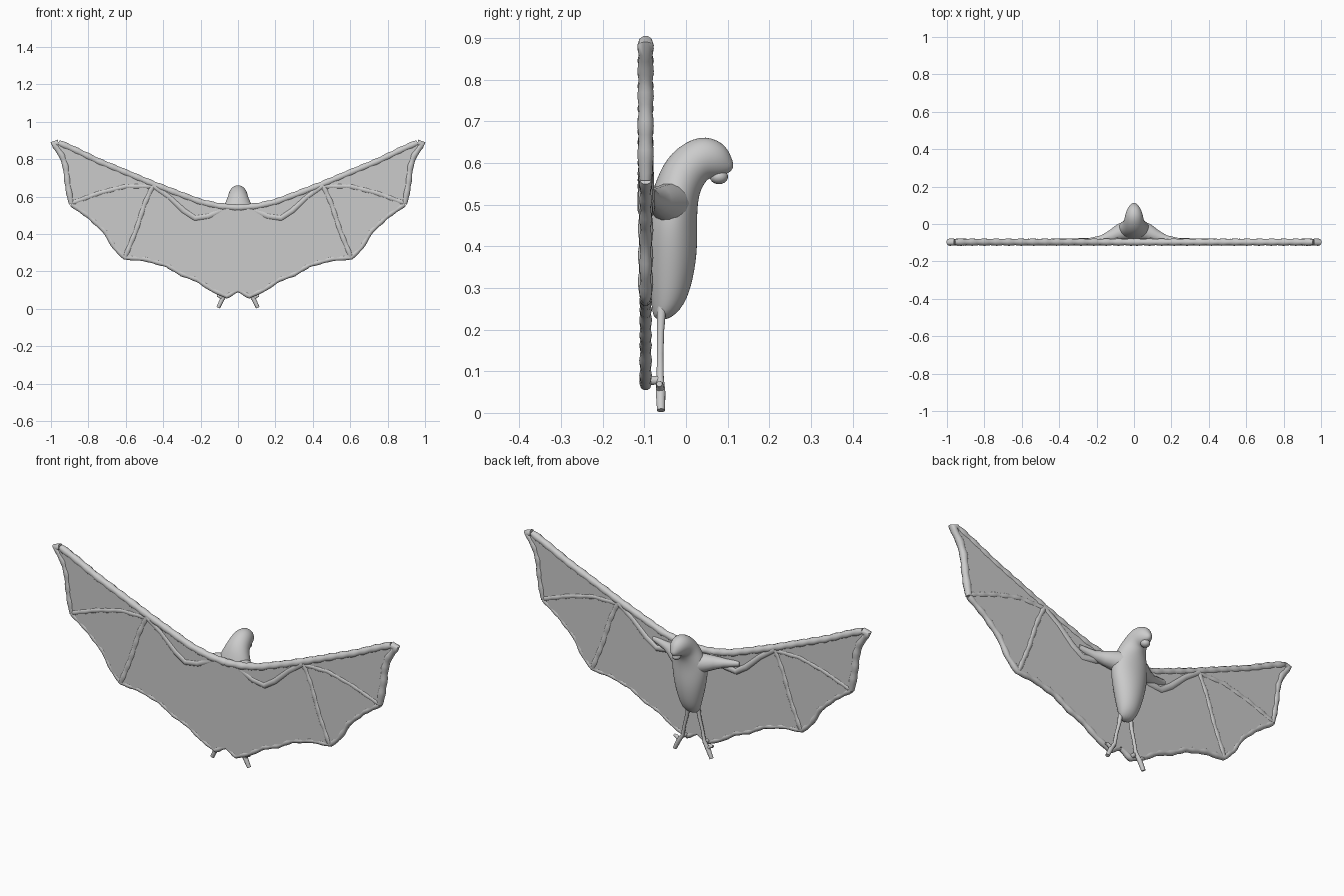
import bpy, bmesh, math
from mathutils import Vector

if "Cube" in bpy.data.objects:
    bpy.data.objects.remove(bpy.data.objects["Cube"])

WING_Y = -0.097


def finish(obj, angle=60):
    bpy.ops.object.select_all(action='DESELECT')
    obj.select_set(True)
    bpy.context.view_layer.objects.active = obj
    bpy.ops.object.shade_smooth_by_angle(angle=math.radians(angle))


def mesh_object(name, bm):
    bmesh.ops.recalc_face_normals(bm, faces=bm.faces)
    me = bpy.data.meshes.new(name)
    bm.to_mesh(me)
    bm.free()
    obj = bpy.data.objects.new(name, me)
    bpy.context.collection.objects.link(obj)
    return obj


def tubes(name, paths, res=3):
    """Mirrored pair of tapered tubes; each path point is (x, y, z, radius)."""
    cu = bpy.data.curves.new(name, 'CURVE')
    cu.dimensions = '3D'
    cu.bevel_depth = 1.0
    cu.bevel_resolution = res
    cu.use_fill_caps = True
    for path in paths:
        for s in (1, -1):
            sp = cu.splines.new('POLY')
            sp.points.add(len(path) - 1)
            for p, (x, y, z, r) in zip(sp.points, path):
                p.co = (s * x, y, z, 1)
                p.radius = r
    obj = bpy.data.objects.new(name, cu)
    bpy.context.collection.objects.link(obj)
    bpy.ops.object.select_all(action='DESELECT')
    obj.select_set(True)
    bpy.context.view_layer.objects.active = obj
    bpy.ops.object.convert(target='MESH')
    finish(bpy.context.object)
    return bpy.context.object


def beaded(points, r, step=0.018, wobble=0.1):
    """Resample an x/z path in the wing plane with a slightly knobbly radius."""
    out, k = [], 0
    for (x0, z0), (x1, z1) in zip(points, points[1:]):
        n = max(1, round(math.hypot(x1 - x0, z1 - z0) / step))
        for i in range(n):
            t = i / n
            out.append((x0 + (x1 - x0) * t, WING_Y, z0 + (z1 - z0) * t,
                        r * (1 + wobble * math.sin(k * 1.6))))
            k += 1
    out.append((points[-1][0], WING_Y, points[-1][1], r * 0.8))
    return out


# Wing membrane: half outline, thickened and mirrored
top = [(0, 0.54), (0.10, 0.548), (0.20, 0.57), (0.32, 0.615), (0.45, 0.665),
       (0.60, 0.728), (0.75, 0.79), (0.88, 0.853), (0.96, 0.888)]
tip = [(0.96, 0.888), (0.985, 0.883), (0.94, 0.82), (0.92, 0.76), (0.91, 0.67),
       (0.89, 0.56)]
bottom = [(0.89, 0.56), (0.80, 0.498), (0.71, 0.415), (0.66, 0.33), (0.605, 0.275),
          (0.50, 0.268), (0.38, 0.235), (0.30, 0.187), (0.22, 0.158), (0.14, 0.105),
          (0.06, 0.068), (0.02, 0.092), (0, 0.10)]
bm = bmesh.new()
face = bm.faces.new([bm.verts.new((x, WING_Y - 0.012, z)) for x, z in top + tip[1:] + bottom[1:]])
ext = bmesh.ops.extrude_face_region(bm, geom=[face])
bmesh.ops.translate(bm, vec=(0, 0.024, 0),
                    verts=[v for v in ext['geom'] if isinstance(v, bmesh.types.BMVert)])
bmesh.ops.delete(bm, geom=[f for f in bm.faces if all(abs(v.co.x) < 1e-5 for v in f.verts)],
                 context='FACES_ONLY')
wing = mesh_object("wing_membrane", bm)
mir = wing.modifiers.new("mirror", 'MIRROR')
mir.use_clip = True
finish(wing, 30)

# Knobbly wing rim, with thicker leading edge
tubes("wing_rim", [beaded(top, 0.018), beaded(tip, 0.018), beaded(bottom, 0.014)])

# Finger bones fanning from the wrist
tubes("wing_fingers", [
    beaded([(0.455, 0.66), (0.50, 0.56), (0.545, 0.42), (0.605, 0.275)], 0.017),
    beaded([(0.455, 0.655), (0.60, 0.655), (0.74, 0.62), (0.89, 0.565)], 0.016)])

# Arm bones with elbow bend
tubes("arm_bones", [[(0.08, -0.088, 0.53, 0.022), (0.16, -0.094, 0.495, 0.02),
                     (0.23, -0.096, 0.485, 0.02), (0.29, -0.096, 0.525, 0.02),
                     (0.37, -0.096, 0.60, 0.018), (0.455, -0.097, 0.66, 0.018)]])

# Shoulders tapering from the chest into the wings
tubes("shoulders", [[(0.03, -0.035, 0.50, 0.055), (0.075, -0.045, 0.505, 0.046),
                     (0.12, -0.066, 0.51, 0.034), (0.17, -0.082, 0.515, 0.022),
                     (0.25, -0.092, 0.53, 0.014)]], 5)

# Body, neck and head: rings of (y, z, half width, half depth, tilt)
rings = [(-0.06, 0.222, 0.028, 0.018, 0), (-0.043, 0.255, 0.048, 0.040, 0),
         (-0.037, 0.32, 0.068, 0.056, 0), (-0.034, 0.40, 0.088, 0.064, 0),
         (-0.035, 0.48, 0.100, 0.062, 0), (-0.020, 0.545, 0.080, 0.056, 20),
         (0.002, 0.587, 0.057, 0.058, 45), (0.042, 0.615, 0.050, 0.058, 82),
         (0.075, 0.606, 0.040, 0.047, 112), (0.097, 0.592, 0.024, 0.027, 115),
         (0.113, 0.588, 0.008, 0.008, 105)]
N = 16
bm = bmesh.new()
loops = []
for y, z, rx, rd, tilt in rings:
    a = math.radians(tilt)
    d = Vector((0, math.cos(a), -math.sin(a)))
    loops.append([bm.verts.new(Vector((rx * math.cos(2 * math.pi * i / N), y, z))
                               + d * rd * math.sin(2 * math.pi * i / N)) for i in range(N)])
for l0, l1 in zip(loops, loops[1:]):
    for i in range(N):
        j = (i + 1) % N
        bm.faces.new((l0[i], l0[j], l1[j], l1[i]))
bm.faces.new(loops[0])
bm.faces.new(loops[-1])
body = mesh_object("body_and_head", bm)
sub = body.modifiers.new("smooth", 'SUBSURF')
sub.levels = sub.render_levels = 2
finish(body, 80)

# Lower jaw
bm = bmesh.new()
bmesh.ops.create_uvsphere(bm, u_segments=16, v_segments=10, radius=1)
bmesh.ops.scale(bm, vec=(0.022, 0.022, 0.018), verts=bm.verts)
bmesh.ops.translate(bm, vec=(0, 0.079, 0.567), verts=bm.verts)
finish(mesh_object("lower_jaw", bm))

# Thin legs, feet and spurs
tubes("legs", [
    [(0.028, -0.058, 0.26, 0.012), (0.036, -0.061, 0.20, 0.009), (0.052, -0.062, 0.14, 0.008),
     (0.062, -0.062, 0.085, 0.009), (0.085, -0.061, 0.05, 0.012), (0.106, -0.060, 0.006, 0.010)],
    [(0.064, -0.060, 0.078, 0.010), (0.062, -0.095, 0.078, 0.012)],
    [(0.084, -0.061, 0.052, 0.009), (0.098, -0.063, 0.068, 0.009), (0.112, -0.064, 0.070, 0.007)]])
